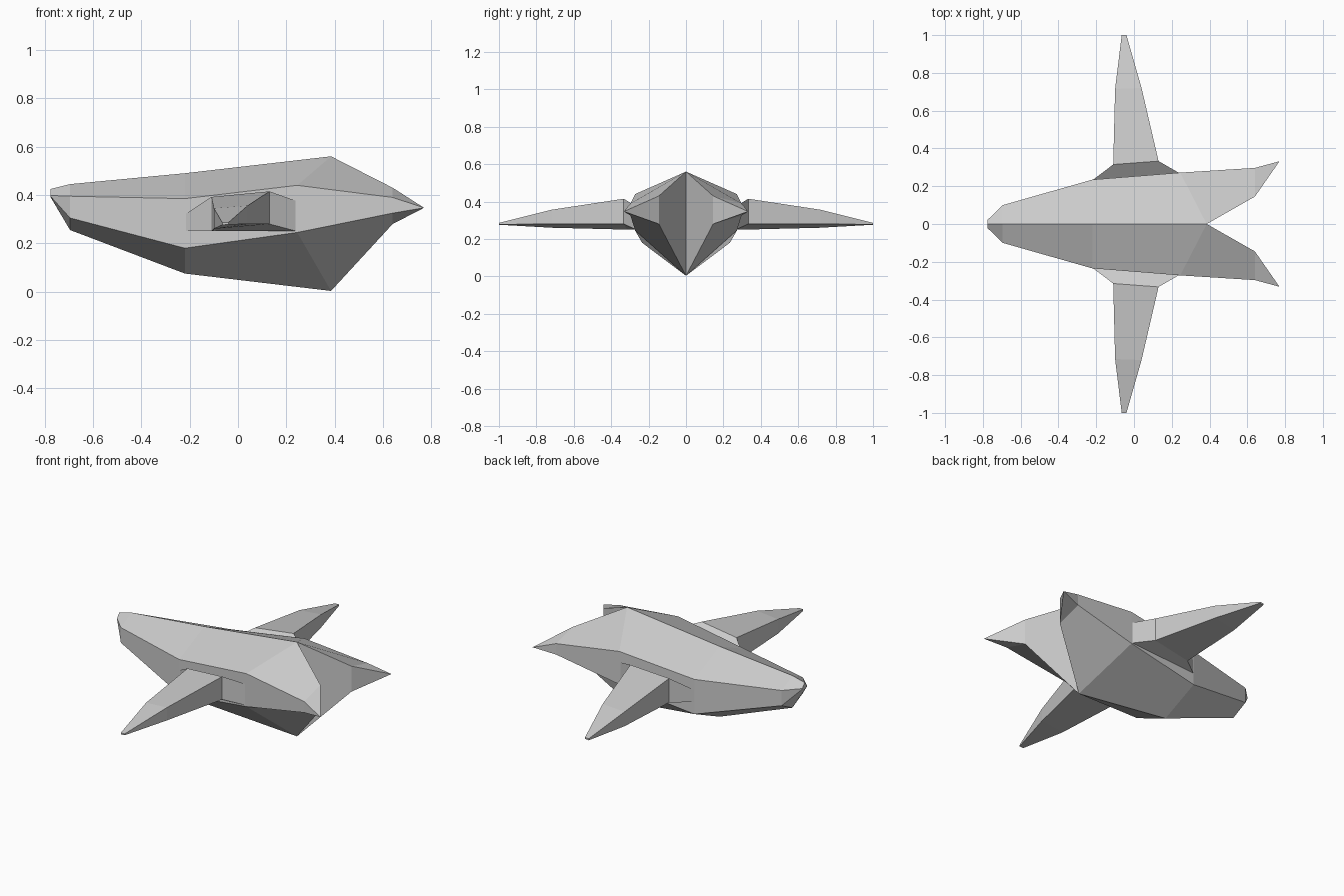
import bpy, bmesh


def mirrored_part(name, verts, faces):
    """Build one half (y >= 0) and mirror it across the centre line."""
    bm = bmesh.new()
    vs = [bm.verts.new(v) for v in verts]
    for f in faces:
        bm.faces.new([vs[i] for i in f])
    bmesh.ops.recalc_face_normals(bm, faces=bm.faces)
    mesh = bpy.data.meshes.new(name)
    bm.to_mesh(mesh)
    bm.free()
    ob = bpy.data.objects.new(name, mesh)
    bpy.context.collection.objects.link(ob)
    mod = ob.modifiers.new("mirror", 'MIRROR')
    mod.use_axis = (False, True, False)
    mod.merge_threshold = 0.0005
    return ob


# hull: ridge, upper side, lower side, keel at each station, nose to tail
hull = [
    (-.775, 0, .425), (-.775, .022, .398), (-.775, .022, .394), (-.775, 0, .39),
    (-.695, 0, .445), (-.695, .10, .395), (-.695, .10, .305), (-.695, 0, .255),
    (-.22, 0, .49), (-.22, .235, .385), (-.22, .235, .18), (-.22, 0, .075),
    (.385, 0, .56), (.245, .272, .44), (.245, .272, .245), (.385, 0, .003),
    # tail fin
    (.64, .145, .43), (.64, .297, .39), (.64, .297, .325), (.64, .145, .28),
    (.77, .332, .347),
]
faces = [(0, 1, 2, 3)]
for s in range(4):
    a, b = 4 * s, 4 * s + 4
    faces += [(a + i, a + i + 1, b + i + 1, b + i) for i in range(3)]
faces.append((12, 15, 19, 16))
faces += [(16 + i, 16 + (i + 1) % 4, 20) for i in range(4)]
mirrored_part("hull", hull, faces)

# wing: front top, rear top, rear bottom, front bottom at each section
wing = [
    (-.22, .232, .32), (.243, .268, .375), (.243, .268, .25), (-.22, .232, .25),
    (-.11, .315, .392), (.13, .333, .415), (.13, .333, .28), (-.11, .315, .25),
    (-.10, .715, .345), (.04, .72, .356), (.04, .72, .28), (-.10, .715, .26),
    (-.065, 1, .286), (-.04, 1, .286), (-.04, 1, .278), (-.065, 1, .276),
]
faces = [(0, 1, 2, 3), (12, 13, 14, 15)]
for s in range(3):
    a, b = 4 * s, 4 * s + 4
    faces += [(a + i, a + (i + 1) % 4, b + (i + 1) % 4, b + i) for i in range(4)]
mirrored_part("wings", wing, faces)
